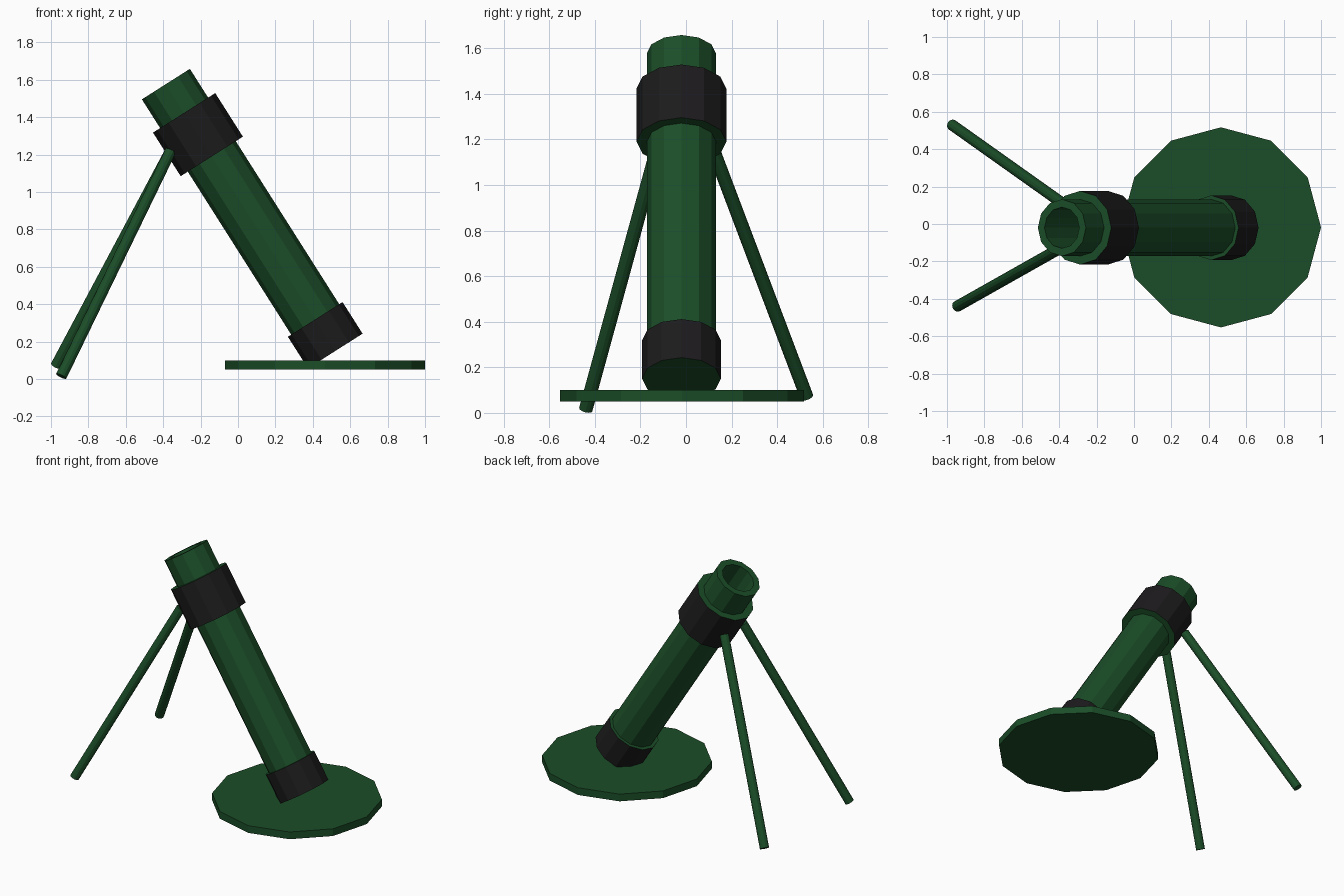
import bpy
from math import cos, sin, pi, radians
from mathutils import Vector

if "Cube" in bpy.data.objects:
    bpy.data.objects.remove(bpy.data.objects["Cube"])


def material(name, rgb):
    m = bpy.data.materials.new(name)
    m.diffuse_color = (*rgb, 1)
    m.use_nodes = True
    m.node_tree.nodes["Principled BSDF"].inputs["Base Color"].default_value = m.diffuse_color
    return m


GREEN = material("olive_green", (0.011, 0.075, 0.021))
BLACK = material("black_band", (0.012, 0.011, 0.012))


def lathe(name, profile, sides=12, black=()):
    """Spin (radius, height) points round local z; cap both ends."""
    verts = [(r * cos(2 * pi * i / sides), r * sin(2 * pi * i / sides), z)
             for r, z in profile for i in range(sides)]
    faces, mats = [], []
    for k in range(len(profile) - 1):
        a, b = k * sides, (k + 1) * sides
        for i in range(sides):
            j = (i + 1) % sides
            faces.append((a + i, a + j, b + j, b + i))
            mats.append(1 if k in black else 0)
    last = (len(profile) - 1) * sides
    faces += [tuple(reversed(range(sides))), tuple(range(last, last + sides))]
    mats += [0, 0]
    mesh = bpy.data.meshes.new(name)
    mesh.from_pydata(verts, [], faces)
    mesh.materials.append(GREEN)
    mesh.materials.append(BLACK)
    mesh.polygons.foreach_set("material_index", mats)
    mesh.update()
    ob = bpy.data.objects.new(name, mesh)
    bpy.context.collection.objects.link(ob)
    return ob


def rod(name, start, end, radius):
    start, end = Vector(start), Vector(end)
    d = end - start
    ob = lathe(name, [(radius, 0), (radius, d.length)])
    ob.location = start
    ob.rotation_euler = d.to_track_quat('Z', 'Y').to_euler()
    return ob


# Round base plate
plate = lathe("base_plate", [(0.535, 0.05), (0.535, 0.10)])
plate.location = (0.465, -0.018, 0)

# Hollow barrel with stepped collars (black sides, green end faces)
barrel = lathe("barrel", [
    (0.173, 0), (0.173, 0.20), (0.152, 0.20),
    (0.152, 1.232), (0.197, 1.232), (0.197, 1.508), (0.152, 1.508),
    (0.152, 1.69), (0.11, 1.69), (0.11, 0.30)], black=(0, 4))
barrel.location = (0.52, -0.02, 0.15)
barrel.rotation_euler = (0, radians(-32.4), 0)

# Bipod legs
rod("front_leg", (-0.945, -0.44, 0.015), (-0.36, -0.11, 1.22), 0.03)
rod("back_leg", (-0.973, 0.53, 0.07), (-0.36, 0.095, 1.22), 0.03)
